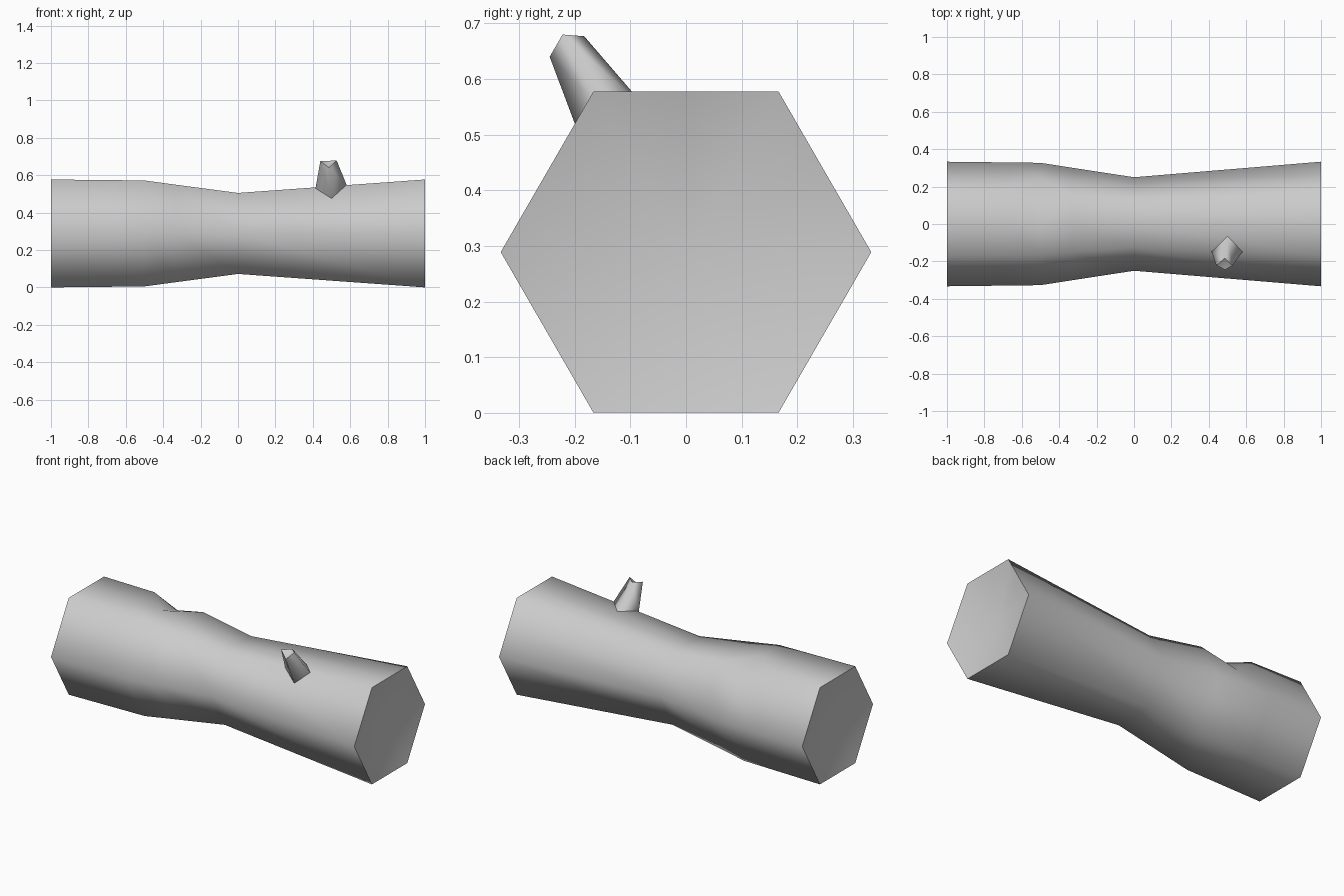
import bpy, bmesh, math
from mathutils import Vector

if "Cube" in bpy.data.objects:
    bpy.data.objects.remove(bpy.data.objects["Cube"])

ZC = 0.289  # height of the log axis


def finish(bm, name):
    bmesh.ops.recalc_face_normals(bm, faces=bm.faces)
    me = bpy.data.meshes.new(name)
    bm.to_mesh(me)
    bm.free()
    ob = bpy.data.objects.new(name, me)
    bpy.context.collection.objects.link(ob)
    return ob


def bridge(bm, a, b):
    n = len(a)
    for i in range(n):
        bm.faces.new((a[i], a[(i + 1) % n], b[(i + 1) % n], b[i])).smooth = True


def hollow_cap(bm, ring, centre):
    # shallow concave fan with a sharp rim
    c = bm.verts.new(centre)
    n = len(ring)
    for i in range(n):
        bm.faces.new((ring[i], ring[(i + 1) % n], c)).smooth = True
        bm.edges.get((ring[i], ring[(i + 1) % n])).smooth = False


def log_ring(bm, x, r):
    # hexagon plus midpoints on the two faces that carry the knot hole
    hexa = [Vector((x, r * math.cos(math.radians(60 * k)),
                    ZC + r * math.sin(math.radians(60 * k)))) for k in range(6)]
    pts = [hexa[0], (hexa[0] + hexa[1]) / 2, hexa[1], (hexa[1] + hexa[2]) / 2] + hexa[2:]
    return [bm.verts.new(p) for p in pts]


# Log body, narrowed in the middle
bm = bmesh.new()
profile = [(-1, .333), (-.667, .329), (-.5, .327), (-.333, .301), (0, .25), (1, .333)]
rings = [log_ring(bm, x, r) for x, r in profile]
for a, b in zip(rings, rings[1:]):
    bridge(bm, a, b)

# Knot hole: diamond rim with its centre pushed in
for outer in (rings[1], rings[3]):
    for mid in (1, 3):
        bmesh.ops.connect_verts(bm, verts=[outer[2], rings[2][mid]])
rings[2][2].co += Vector((0, -.5, -.866)) * .057

hollow_cap(bm, rings[0], (-.92, 0, ZC))
hollow_cap(bm, rings[-1], (.92, 0, ZC))
finish(bm, "log")

# Broken branch stub on the front upper edge
bm = bmesh.new()
base = [(.415, -.148, .533), (.5, -.065, .54), (.58, -.15, .55), (.5, -.183, .475)]
tip = [(.44, -.222, .675), (.485, -.183, .677), (.527, -.222, .68), (.487, -.245, .64)]
inward = Vector((0, .07, -.07))
loops = [[bm.verts.new(Vector(p) + (inward if k == 0 else Vector())) for p in pts]
         for k, pts in enumerate((base, base, tip))]
bridge(bm, loops[0], loops[1])
bridge(bm, loops[1], loops[2])
hollow_cap(bm, loops[2], (.485, -.21, .655))
bm.faces.new(loops[0])
finish(bm, "branch_stub")
